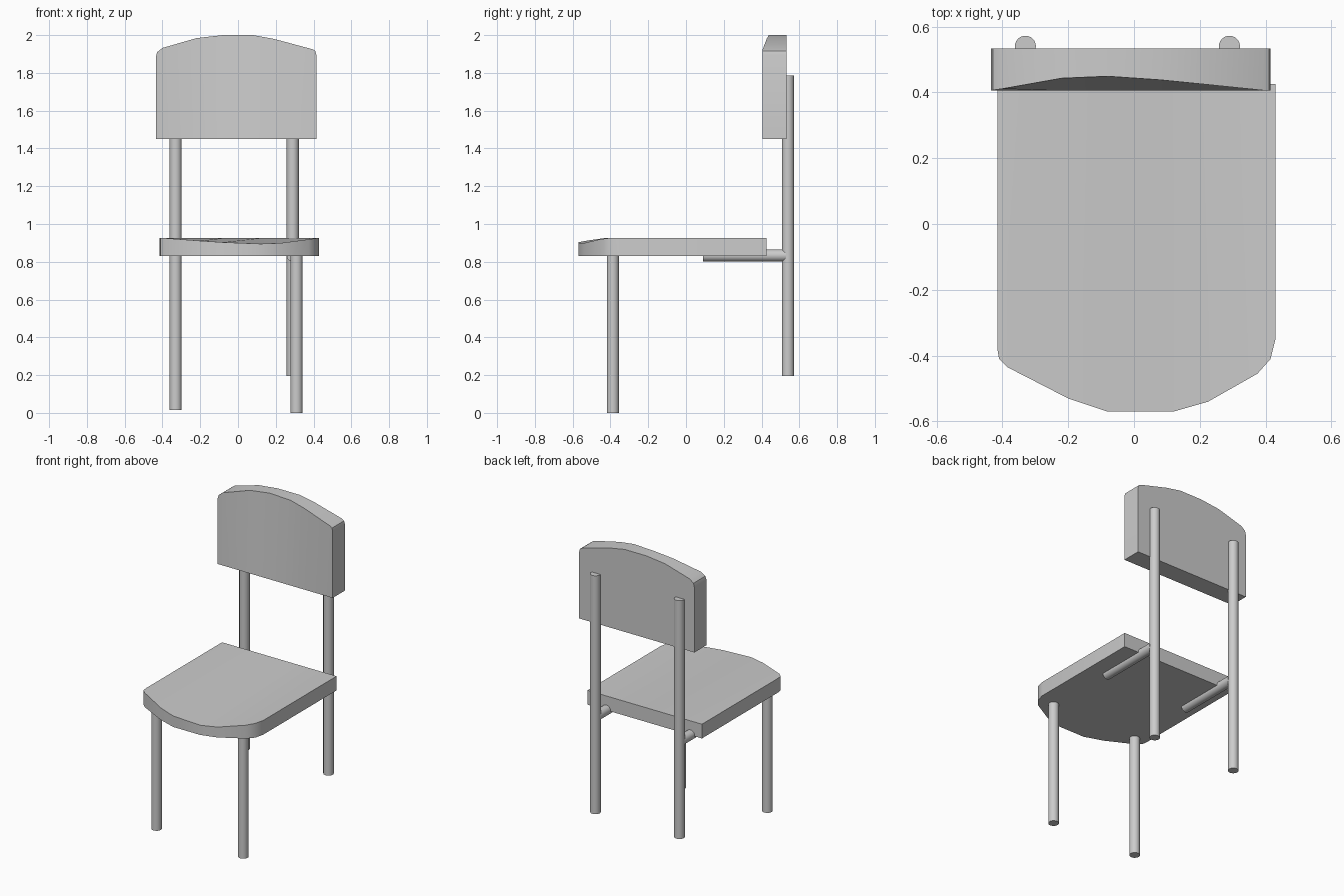
import bpy
import bmesh
from math import pi, radians
from mathutils import Vector

default = bpy.data.objects.get("Cube")
if default:
    bpy.data.objects.remove(default, do_unlink=True)

grey = bpy.data.materials.new("light grey")
grey.use_nodes = True
grey.diffuse_color = (0.6, 0.6, 0.6, 1)
grey.node_tree.nodes["Principled BSDF"].inputs["Base Color"].default_value = (0.6, 0.6, 0.6, 1)


def finish(bm, name, angle):
    bmesh.ops.recalc_face_normals(bm, faces=bm.faces)
    mesh = bpy.data.meshes.new(name)
    bm.to_mesh(mesh)
    bm.free()
    mesh.materials.append(grey)
    obj = bpy.data.objects.new(name, mesh)
    bpy.context.collection.objects.link(obj)
    bpy.ops.object.select_all(action='DESELECT')
    obj.select_set(True)
    bpy.context.view_layer.objects.active = obj
    bpy.ops.object.shade_smooth_by_angle(angle=radians(angle))
    return obj


def slab(name, rim, base, low, high, place):
    """Panel with a straight base edge and a curved rim whose upper face dips."""
    bm = bmesh.new()
    columns = []
    for u, v, dip in rim:
        corners = ((u, base, low), (u, v, low), (u, v, high - dip), (u, base, high))
        columns.append([bm.verts.new(place(*c)) for c in corners])
    for a, b in zip(columns, columns[1:]):
        for i in range(4):
            j = (i + 1) % 4
            bm.faces.new((a[i], a[j], b[j], b[i]))
    bm.faces.new(columns[0])
    bm.faces.new(columns[-1])
    return finish(bm, name, 28)


def rod(name, start, end, radius=0.032):
    start, end = Vector(start), Vector(end)
    axis = end - start
    bm = bmesh.new()
    bmesh.ops.create_cone(bm, cap_ends=True, segments=24, radius1=radius,
                          radius2=radius, depth=axis.length)
    obj = finish(bm, name, 40)
    obj.location = (start + end) / 2
    obj.rotation_euler = axis.to_track_quat('Z', 'Y').to_euler()
    return obj


# Seat: bowed front edge with a shallow dip
seat_rim = [(-0.415, -0.38, 0), (-0.41, -0.41, 0), (-0.385, -0.435, 0),
            (-0.2, -0.53, 0.014), (-0.08, -0.57, 0.022), (0.12, -0.57, 0.03),
            (0.225, -0.54, 0.026), (0.375, -0.455, 0.006), (0.415, -0.41, 0),
            (0.43, -0.35, 0)]
slab("seat", seat_rim, 0.425, 0.83, 0.925, lambda u, v, w: (u, v, w))

# Backrest: bowed top edge that leans backward
back_rim = [(-0.435, 1.885, 0), (-0.428, 1.91, 0.002), (-0.4, 1.932, 0.006),
            (-0.22, 1.984, 0.038), (-0.08, 2.0, 0.044), (0.08, 2.0, 0.033),
            (0.19, 1.98, 0.022), (0.395, 1.925, 0.001), (0.41, 1.915, 0),
            (0.415, 1.895, 0)]
slab("backrest", back_rim, 1.45, -0.533, -0.405, lambda u, v, w: (u, -w, v))

# Front legs
rod("front_leg_right", (-0.33, -0.387, 0.015), (-0.33, -0.387, 0.86))
rod("front_leg_left", (0.31, -0.387, 0), (0.31, -0.387, 0.86))

# Back posts and the short bars that join them to the seat
for side, x in (("right", -0.33), ("left", 0.29)):
    rod("back_post_" + side, (x, 0.54, 0.195), (x, 0.54, 1.785))
    rod("seat_bar_" + side, (x, 0.09, 0.833), (x, 0.53, 0.833))
